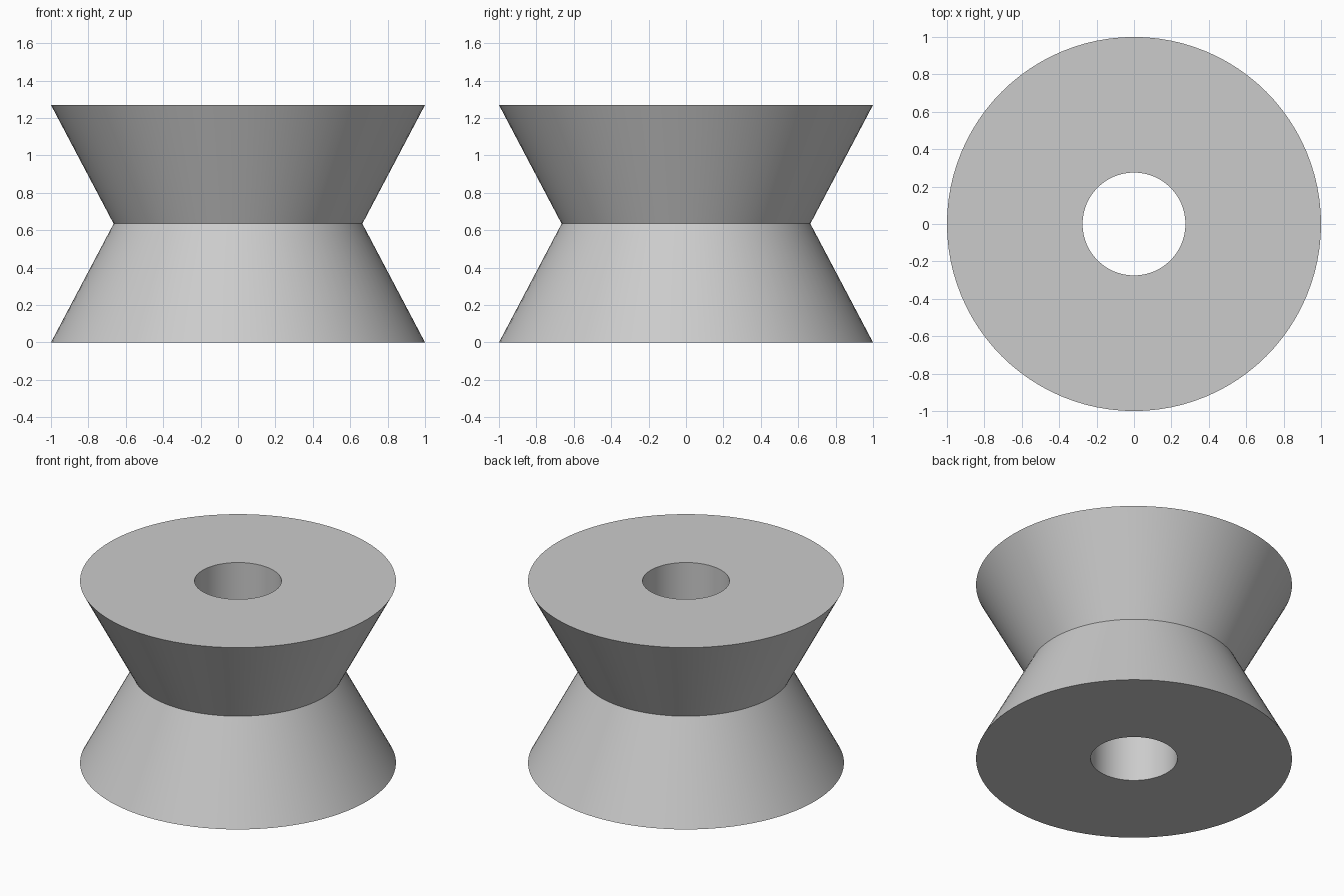
import bpy
import bmesh
import math

if "Cube" in bpy.data.objects:
    bpy.data.objects.remove(bpy.data.objects["Cube"])

SEGMENTS = 96
HEIGHT = 1.27
# Closed (radius, height) section: bore, flat ends and V-shaped rim
PROFILE = [(0.275, 0), (1.0, 0), (0.665, HEIGHT / 2), (1.0, HEIGHT), (0.275, HEIGHT)]

grey = bpy.data.materials.new("plain grey")
grey.diffuse_color = (0.6, 0.6, 0.6, 1)
grey.use_nodes = True
grey.node_tree.nodes["Principled BSDF"].inputs["Base Color"].default_value = grey.diffuse_color

# Roller: the section turned round the vertical axis
bm = bmesh.new()
rings = []
for i in range(SEGMENTS):
    a = 2 * math.pi * i / SEGMENTS
    rings.append([bm.verts.new((r * math.cos(a), r * math.sin(a), z)) for r, z in PROFILE])
n = len(PROFILE)
for i in range(SEGMENTS):
    here, following = rings[i], rings[(i + 1) % SEGMENTS]
    for j in range(n):
        k = (j + 1) % n
        bm.faces.new((here[j], following[j], following[k], here[k]))
bmesh.ops.recalc_face_normals(bm, faces=bm.faces)

mesh = bpy.data.meshes.new("v_groove_roller")
bm.to_mesh(mesh)
bm.free()
mesh.materials.append(grey)
roller = bpy.data.objects.new("v_groove_roller", mesh)
bpy.context.collection.objects.link(roller)

# Smooth round walls, crisp edges at the ends and groove
bpy.context.view_layer.objects.active = roller
roller.select_set(True)
bpy.ops.object.shade_smooth_by_angle(angle=math.radians(30))
